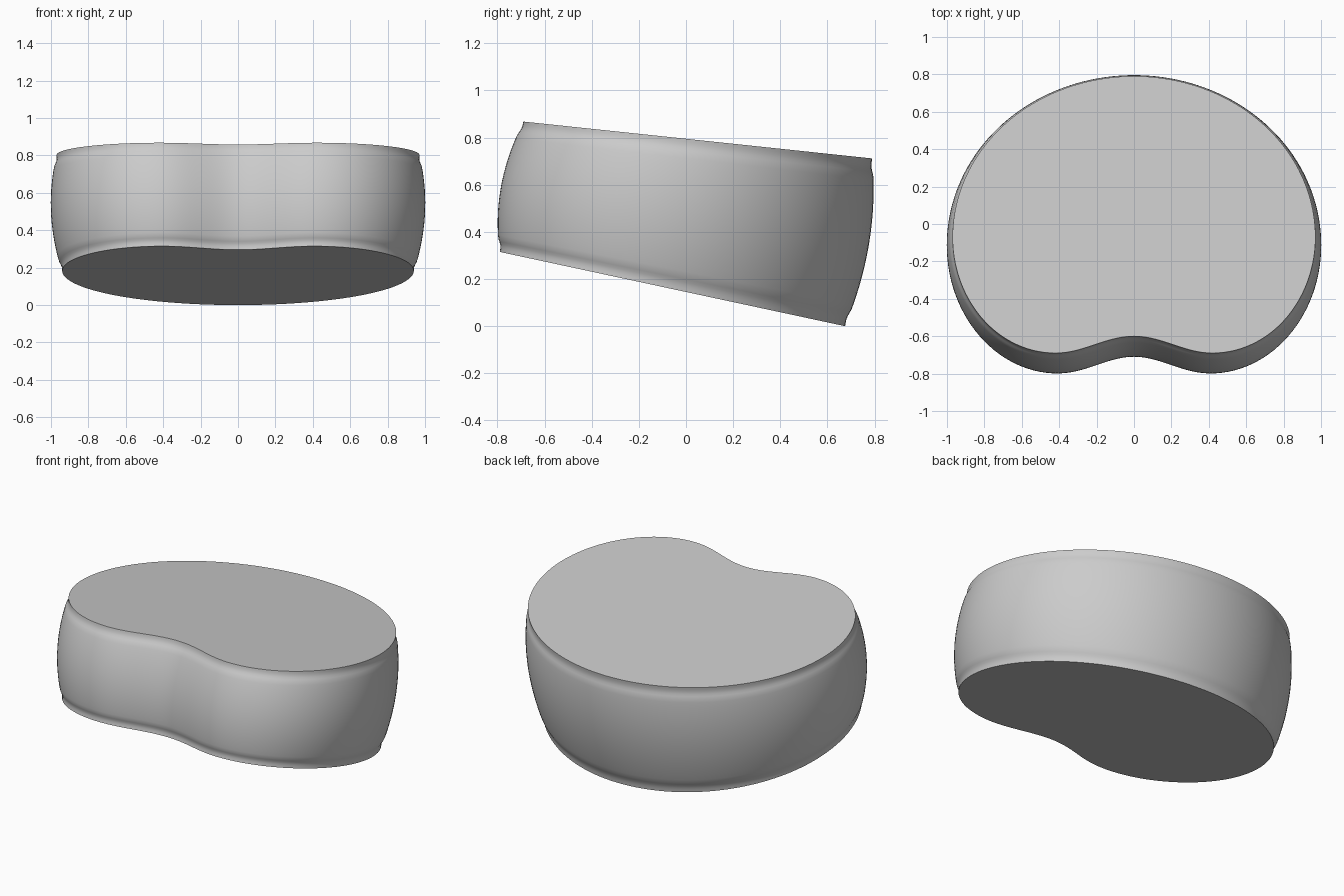
import bpy, bmesh, math
from mathutils import Vector

cube = bpy.data.objects.get("Cube")
if cube:
    bpy.data.objects.remove(cube, do_unlink=True)


def half_outline():
    """Right half of the kidney outline, from the front notch to the back."""
    pts = []
    for i in range(14):  # front notch
        x = 0.42 * i / 14
        pts.append((x, -0.645 + 0.045 * math.cos(math.pi * x / 0.42)))
    for i in range(28):  # rounded front lobe
        a = math.pi / 2 * i / 28
        pts.append((0.42 + 0.55 * math.sin(a), -0.07 - 0.62 * math.cos(a)))
    for i in range(41):  # broad back curve
        a = math.pi / 2 * i / 40
        pts.append((0.97 * math.cos(a), -0.07 + 0.86 * math.sin(a)))
    return pts


half = half_outline()
outline = [Vector(p) for p in half]
outline += [Vector((-x, y)) for x, y in reversed(half[1:-1])]
count = len(outline)


def bulge(t):
    """Outward swelling of the wall, with a narrow neck beside each rim."""
    edge = min(t, 1 - t)
    blend = min(max((edge - 0.02) / 0.09, 0), 1)
    blend = blend * blend * (3 - 2 * blend)
    return 0.045 * (1 - (2 * t - 1) ** 2) * blend


def wall_point(i, t):
    p = outline[i]
    along = outline[(i + 1) % count] - outline[i - 1]
    normal = Vector((along.y, -along.x)).normalized()
    low = Vector((p.x * 0.969, (p.y - 0.05) * 0.99 - 0.0575))
    z_low = 0.315 - 0.215 * (low.y + 0.79)
    z_high = 0.868 - 0.1057 * (p.y + 0.69)
    flat = low.lerp(p, t) + normal * bulge(t)
    return flat.x, flat.y, z_low + (z_high - z_low) * t


# Rings from the sloping base to the sloping top
levels = [0, 0.02, 0.04, 0.06, 0.08, 0.1, 0.13]
levels += [0.13 + 0.74 * i / 16 for i in range(1, 16)]
levels += [1 - t for t in reversed(levels[:7])]

bm = bmesh.new()
rings = [[bm.verts.new(wall_point(i, t)) for i in range(count)] for t in levels]
for lower, upper in zip(rings, rings[1:]):
    for i in range(count):
        j = (i + 1) % count
        bm.faces.new((lower[i], lower[j], upper[j], upper[i]))

# Flat end faces
bm.faces.new(list(reversed(rings[0])))
bm.faces.new(rings[-1])
bmesh.ops.recalc_face_normals(bm, faces=bm.faces)

mesh = bpy.data.meshes.new("kidney_block")
bm.to_mesh(mesh)
bm.free()
block = bpy.data.objects.new("kidney_block", mesh)
bpy.context.collection.objects.link(block)

# Plain grey material
grey = bpy.data.materials.new("light_grey")
grey.use_nodes = True
colour = (0.6, 0.6, 0.6, 1)
grey.diffuse_color = colour
grey.node_tree.nodes["Principled BSDF"].inputs["Base Color"].default_value = colour
mesh.materials.append(grey)

# Smooth wall with crisp rims
bpy.context.view_layer.objects.active = block
block.select_set(True)
bpy.ops.object.shade_smooth_by_angle(angle=math.radians(40))
